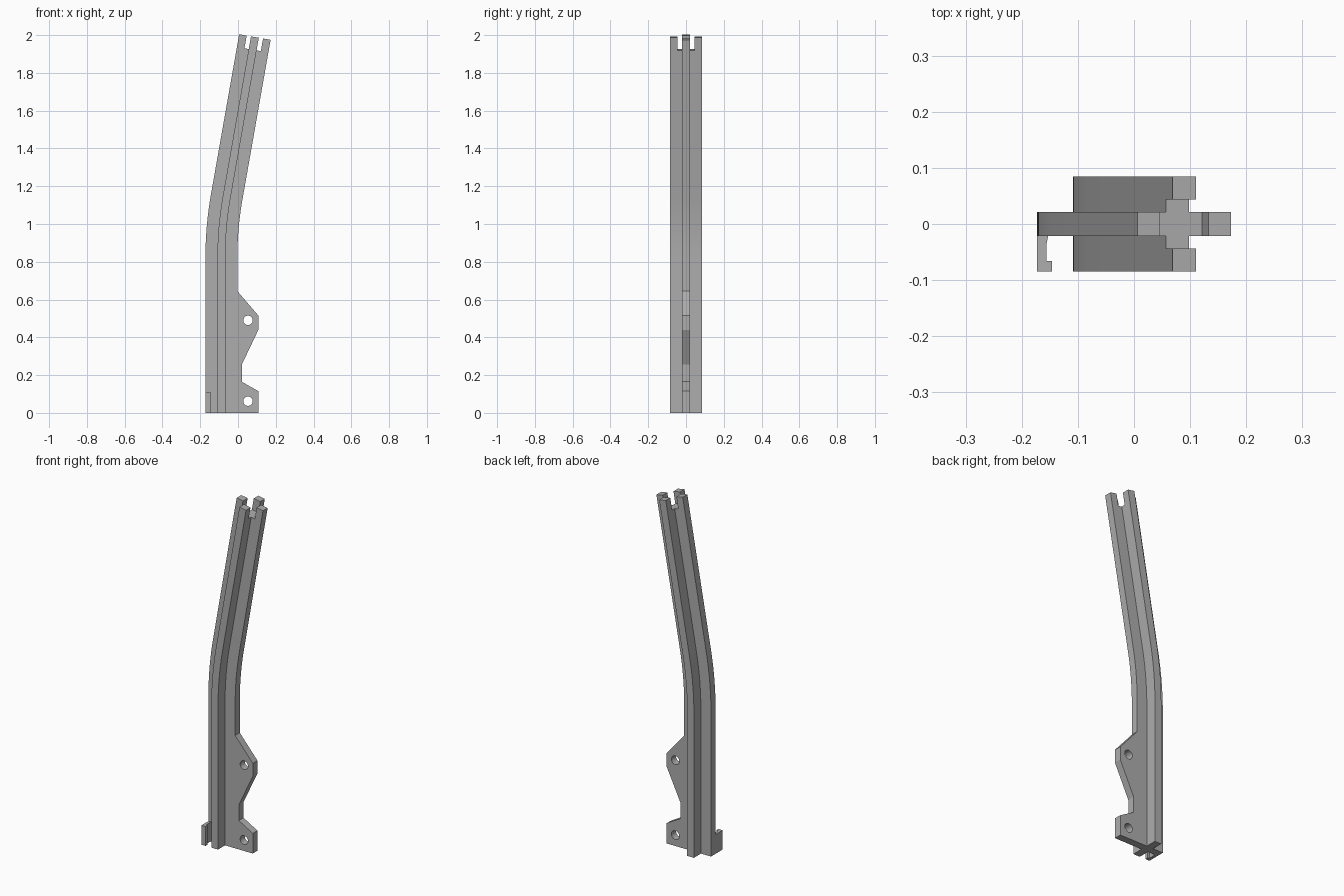
import bpy, bmesh
from math import sin, cos, radians, pi

cube = bpy.data.objects.get("Cube")
if cube:
    bpy.data.objects.remove(cube, do_unlink=True)

grey = bpy.data.materials.new("plain_grey")
grey.use_nodes = True
COLOUR = (0.42, 0.42, 0.42, 1)
grey.diffuse_color = COLOUR
grey.node_tree.nodes["Principled BSDF"].inputs["Base Color"].default_value = COLOUR

ARM, HALF = 0.0845, 0.021      # cross arm reach and half thickness
AXIS_X = -0.088                # column centre at the foot
BEND_Z, RADIUS, TILT = 0.82, 1.87, radians(10)
UPPER, NOTCH = 0.858, 0.068    # straight upper length, notch depth


def activate(obj):
    bpy.ops.object.select_all(action='DESELECT')
    obj.select_set(True)
    bpy.context.view_layer.objects.active = obj


def sweep(name, section, path):
    """Carry a flat section along a path of (x, z, tilt) stations."""
    bm = bmesh.new()
    rings = [[bm.verts.new((x + u * cos(a), v, z - u * sin(a))) for u, v in section]
             for x, z, a in path]
    n = len(section)
    for low, high in zip(rings, rings[1:]):
        for i in range(n):
            j = (i + 1) % n
            bm.faces.new((low[i], low[j], high[j], high[i]))
    bm.faces.new(rings[0][::-1])
    bm.faces.new(rings[-1])
    bmesh.ops.recalc_face_normals(bm, faces=bm.faces)
    mesh = bpy.data.meshes.new(name)
    bm.to_mesh(mesh)
    bm.free()
    mesh.materials.append(grey)
    obj = bpy.data.objects.new(name, mesh)
    bpy.context.collection.objects.link(obj)
    activate(obj)
    bpy.ops.object.shade_smooth_by_angle(angle=radians(30))
    return obj


def plate(name, loops, half_depth):
    """Upright plate in the XZ plane; loops after the first are holes."""
    curve = bpy.data.curves.new(name, 'CURVE')
    curve.dimensions = '2D'
    curve.fill_mode = 'BOTH'
    curve.extrude = half_depth
    for loop in loops:
        spline = curve.splines.new('POLY')
        spline.points.add(len(loop) - 1)
        for point, (x, z) in zip(spline.points, loop):
            point.co = (x, z, 0, 1)
        spline.use_cyclic_u = True
        spline.use_smooth = False
    curve.materials.append(grey)
    obj = bpy.data.objects.new(name, curve)
    obj.rotation_euler.x = pi / 2
    bpy.context.collection.objects.link(obj)
    activate(obj)
    bpy.ops.object.convert(target='MESH')
    return bpy.context.object


# Cross-shaped column with a gentle bend
quarter = [(ARM, -HALF), (ARM, HALF), (HALF, HALF)]
cross = []
for _ in range(4):
    cross += quarter
    quarter = [(-v, u) for u, v in quarter]

path = [(AXIS_X, 0, 0)]
STEPS = 10
for i in range(STEPS + 1):
    a = TILT * i / STEPS
    path.append((AXIS_X + RADIUS * (1 - cos(a)), BEND_Z + RADIUS * sin(a), a))
bend_x, bend_z, _ = path[-1]


def upper_station(d):
    return (bend_x + d * sin(TILT), bend_z + d * cos(TILT), TILT)


shoulder, tip = upper_station(UPPER - NOTCH), upper_station(UPPER)
sweep("column", cross, path + [shoulder])

# Four prongs on the tip of each arm
INNER = 0.044
prong = [(INNER, -HALF), (ARM, -HALF), (ARM, HALF), (INNER, HALF)]
for side in ("left", "back", "right", "front"):
    sweep(side + "_prong", prong, [shoulder, tip])
    prong = [(-v, u) for u, v in prong]

# Mounting flange with two bolt holes
edge = AXIS_X + ARM
outline = [(edge, 0), (0.108, 0), (0.108, 0.115), (0.02, 0.165), (0.02, 0.255),
           (0.108, 0.44), (0.108, 0.515), (edge, 0.645)]


def hole(x, z, r=0.025, n=24):
    return [(x + r * cos(2 * pi * i / n), z + r * sin(2 * pi * i / n)) for i in range(n)]


plate("mounting_flange", [outline, hole(0.053, 0.062), hole(0.053, 0.49)], HALF)

# Small hooked clip at the foot
hook = [(-ARM, -HALF), (-ARM, -ARM), (-0.058, -ARM), (-0.058, -0.066),
        (-0.068, -0.066), (-0.068, -0.036), (-0.065, -HALF)]
sweep("foot_clip", hook, [(AXIS_X, 0, 0), (AXIS_X, 0.11, 0)])
